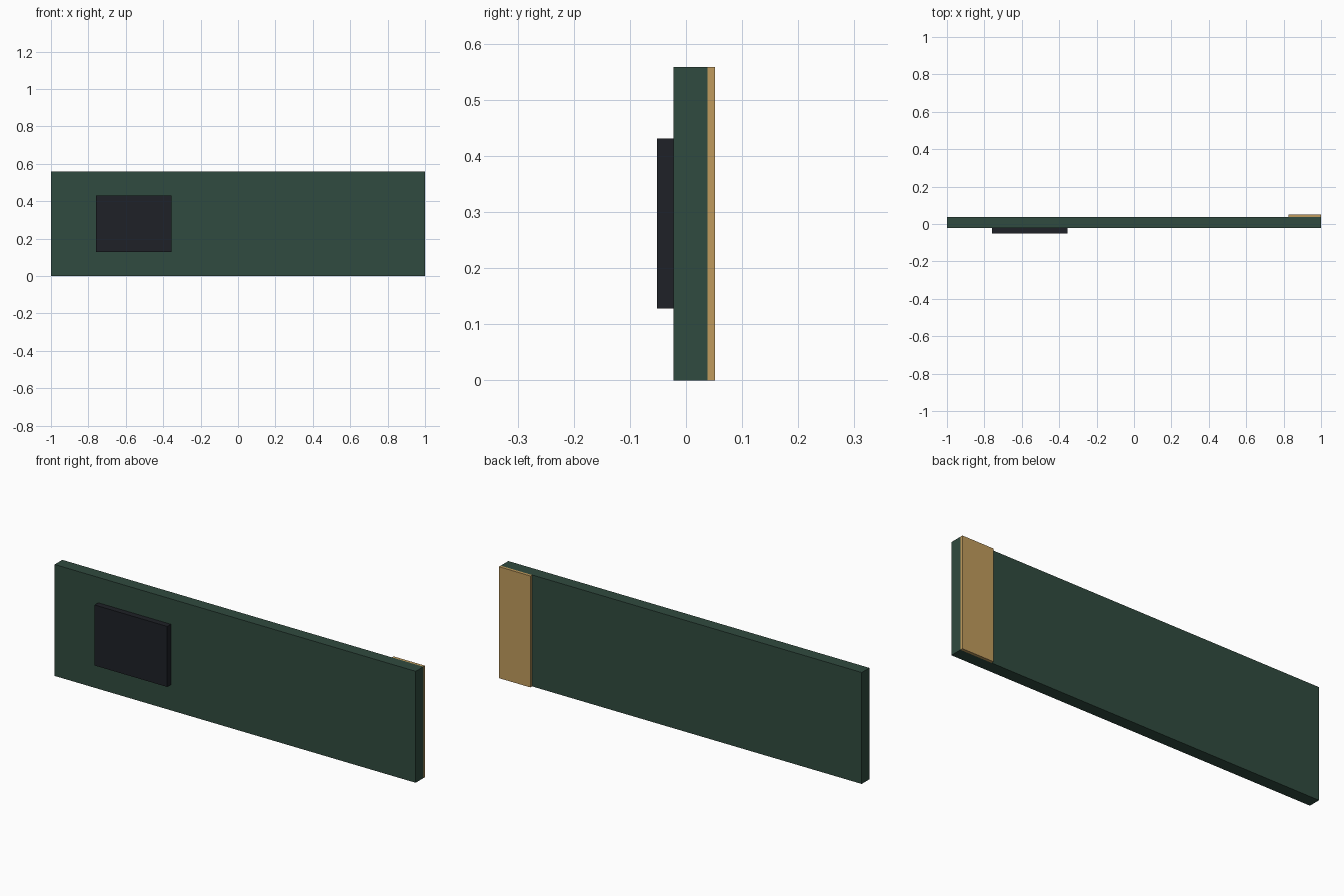
import bpy

if "Cube" in bpy.data.objects:
    bpy.data.objects.remove(bpy.data.objects["Cube"])


def material(name, color):
    m = bpy.data.materials.new(name)
    m.diffuse_color = color
    m.use_nodes = True
    m.node_tree.nodes["Principled BSDF"].inputs["Base Color"].default_value = m.diffuse_color
    return m


def box(name, lo, hi, mat):
    """Axis-aligned box between two corners."""
    centre = [(a + b) / 2 for a, b in zip(lo, hi)]
    bpy.ops.mesh.primitive_cube_add(size=1, location=centre)
    ob = bpy.context.object
    ob.name = name
    ob.scale = [b - a for a, b in zip(lo, hi)]
    bpy.ops.object.transform_apply(location=False, rotation=False, scale=True)
    ob.data.materials.append(mat)
    return ob


green = material("board_green", (0.03, 0.07, 0.05, 1))
black = material("chip_black", (0.013, 0.015, 0.02, 1))
gold = material("contact_gold", (0.53, 0.33, 0.11, 1))

# Circuit board slab
box("circuit_board", (-1, -0.0225, 0), (1, 0.038, 0.558), green)
# Raised chip on the front face
box("chip", (-0.758, -0.0515, 0.128), (-0.356, -0.0225, 0.431), black)
# Contact strip on the back face, flush with the right end
box("contact_strip", (0.826, 0.038, 0), (1, 0.0515, 0.558), gold)
